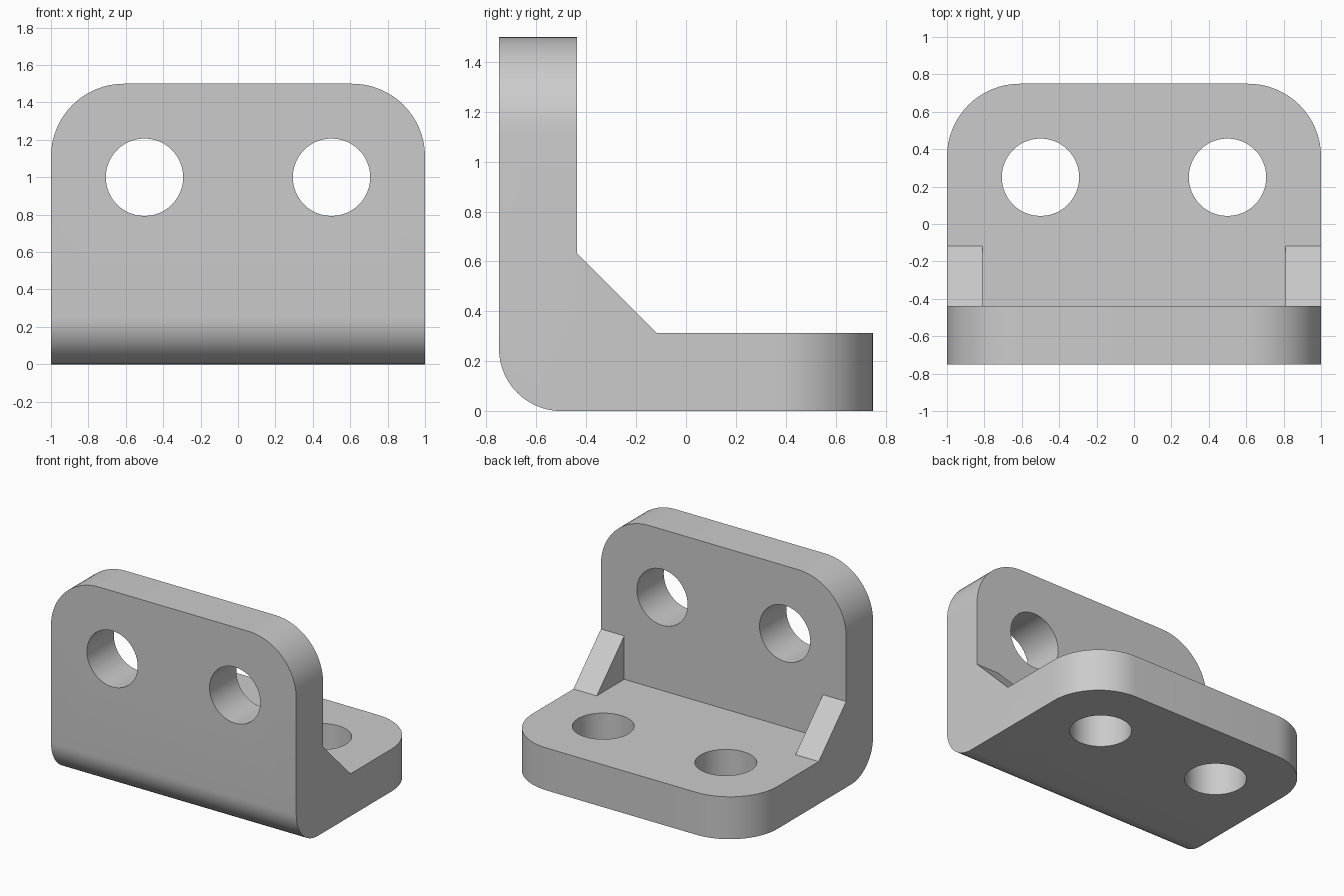
import bpy, bmesh, math
from mathutils import Matrix

if "Cube" in bpy.data.objects:
    bpy.data.objects.remove(bpy.data.objects["Cube"])

T = 0.3125          # plate thickness
BACK, FRONT, TOP = 0.75, -0.75, 1.5
INNER = FRONT + T   # inner face of the upright plate
RIB_W, RIB = 0.19, 0.32

metal = bpy.data.materials.new("plain_grey")
metal.use_nodes = True
grey = (0.6, 0.6, 0.6, 1)
metal.diffuse_color = grey
metal.node_tree.nodes["Principled BSDF"].inputs["Base Color"].default_value = grey


def add_object(name, bm):
    bmesh.ops.recalc_face_normals(bm, faces=bm.faces)
    mesh = bpy.data.meshes.new(name)
    bm.to_mesh(mesh)
    bm.free()
    mesh.materials.append(metal)
    obj = bpy.data.objects.new(name, mesh)
    bpy.context.collection.objects.link(obj)
    return obj


def prism(profile, x0, x1):
    """Extrude a (y, z) profile along x."""
    bm = bmesh.new()
    face = bm.faces.new([bm.verts.new((x0, y, z)) for y, z in profile])
    new = bmesh.ops.extrude_face_region(bm, geom=[face])["geom"]
    bmesh.ops.translate(bm, vec=(x1 - x0, 0, 0),
                        verts=[v for v in new if isinstance(v, bmesh.types.BMVert)])
    return bm


def round_edges(bm, test, radius, segments):
    edges = [e for e in bm.edges if test(*((e.verts[0].co + e.verts[1].co) / 2))]
    bmesh.ops.bevel(bm, geom=edges, offset=radius, segments=segments,
                    profile=0.5, affect='EDGES')


def combine(target, other, operation):
    mod = target.modifiers.new(other.name, 'BOOLEAN')
    mod.object, mod.operation, mod.solver = other, operation, 'EXACT'
    bpy.context.view_layer.objects.active = target
    bpy.ops.object.modifier_apply(modifier=mod.name)
    bpy.data.objects.remove(other)


# L-shaped body with rounded plate corners and a rounded outer bend
bm = prism([(FRONT, 0), (BACK, 0), (BACK, T), (INNER, T), (INNER, TOP), (FRONT, TOP)], -1, 1)
round_edges(bm, lambda x, y, z: abs(x) > 0.99 and (z > TOP - 0.01 or y > BACK - 0.01), 0.39, 16)
round_edges(bm, lambda x, y, z: abs(x) < 0.01 and y < FRONT + 0.01 and z < 0.01, 0.25, 14)
bracket = add_object("corner_bracket", bm)

# Triangular ribs at both ends of the inner corner
for side in (-1, 1):
    rib = prism([(INNER, T), (INNER + RIB, T), (INNER, T + RIB)], side * (1 - RIB_W), side)
    combine(bracket, add_object("rib", rib), 'UNION')

# Two bolt holes through each plate
for x in (-0.5, 0.5):
    for centre, turn in (((x, (INNER + FRONT) / 2, 1.0), math.pi / 2), ((x, 0.25, T / 2), 0)):
        bm = bmesh.new()
        bmesh.ops.create_cone(bm, cap_ends=True, segments=48, radius1=0.207, radius2=0.207,
                              depth=0.5,
                              matrix=Matrix.Translation(centre) @ Matrix.Rotation(turn, 4, 'X'))
        combine(bracket, add_object("hole_cutter", bm), 'DIFFERENCE')

# Smooth curved faces, sharp edges kept
bpy.ops.object.select_all(action='DESELECT')
bracket.select_set(True)
bpy.context.view_layer.objects.active = bracket
bpy.ops.object.shade_smooth_by_angle(angle=math.radians(30))
